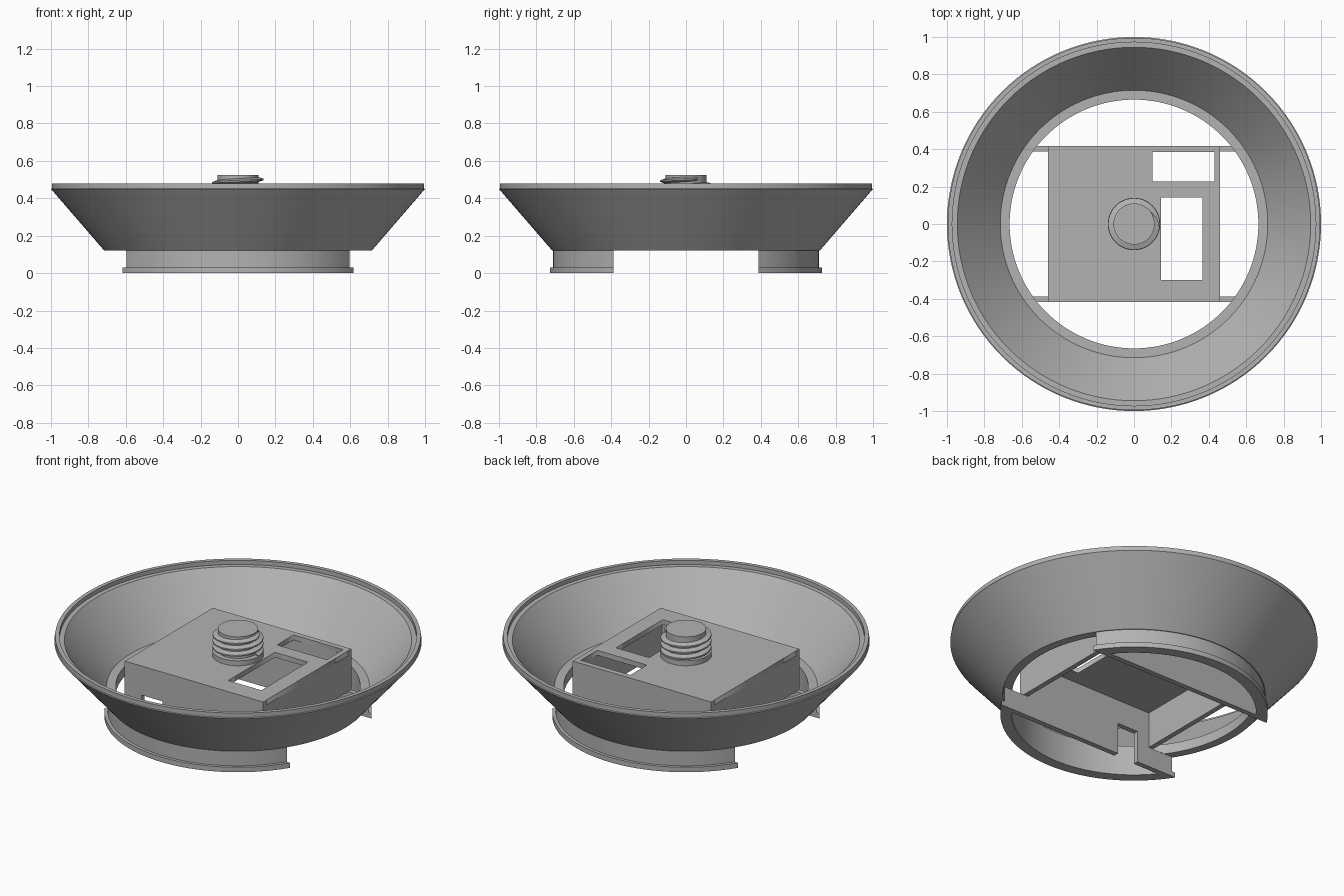
import bpy, bmesh, math

cube = bpy.data.objects.get("Cube")
if cube:
    bpy.data.objects.remove(cube, do_unlink=True)

grey = bpy.data.materials.new("plain_grey")
grey.use_nodes = True
colour = (0.45, 0.45, 0.45, 1)
grey.diffuse_color = colour
grey.node_tree.nodes["Principled BSDF"].inputs["Base Color"].default_value = colour

WALL_IN, WALL_OUT = 0.387, 0.418
HALF_X, DECK_TOP, DECK_LOW = 0.46, 0.365, 0.335


def finish(name, bm, smooth=False):
    bmesh.ops.recalc_face_normals(bm, faces=bm.faces)
    mesh = bpy.data.meshes.new(name)
    bm.to_mesh(mesh)
    bm.free()
    mesh.materials.append(grey)
    obj = bpy.data.objects.new(name, mesh)
    bpy.context.collection.objects.link(obj)
    if smooth:
        bpy.ops.object.select_all(action="DESELECT")
        obj.select_set(True)
        bpy.context.view_layer.objects.active = obj
        bpy.ops.object.shade_smooth_by_angle(angle=math.radians(25))
    return obj


def lathe(profile, closed=True, steps=128):
    """Revolve (radius, height) points around z."""
    bm = bmesh.new()
    rings = []
    for i in range(steps):
        a = 2 * math.pi * i / steps
        rings.append([bm.verts.new((r * math.cos(a), r * math.sin(a), z)) for r, z in profile])
    n = len(profile)
    for i in range(steps):
        a, b = rings[i], rings[(i + 1) % steps]
        for j in range(n if closed else n - 1):
            k = (j + 1) % n
            bm.faces.new((a[j], b[j], b[k], a[k]))
    if not closed:
        bm.faces.new([ring[0] for ring in rings])
        bm.faces.new([ring[-1] for ring in rings])
    return bm


def prism(points, place, depth):
    """Extrude an outline; place maps (u, v, w) to a position."""
    bm = bmesh.new()
    ends = [[bm.verts.new(place(u, v, w)) for u, v in points] for w in depth]
    for end in ends:
        bm.faces.new(end)
    n = len(points)
    for i in range(n):
        k = (i + 1) % n
        bm.faces.new((ends[0][i], ends[0][k], ends[1][k], ends[1][i]))
    return bm


def rect(x0, x1, y0, y1):
    return [(x0, y0), (x1, y0), (x1, y1), (x0, y1)]


# Flared bowl with stepped rim and inner ledge
finish("flared_bowl", lathe([
    (0.665, 0.12), (0.715, 0.12), (1.0, 0.45), (0.995, 0.453), (0.995, 0.48),
    (0.972, 0.48), (0.972, 0.455), (0.945, 0.455), (0.715, 0.18), (0.665, 0.18)]), True)

# Front and back collar arcs with a bottom lip
for name, side in (("front_collar", -1), ("back_collar", 1)):
    bm = lathe([(0.665, 0), (0.728, 0), (0.728, 0.03), (0.71, 0.03), (0.71, 0.12), (0.665, 0.12)])
    bmesh.ops.bisect_plane(bm, geom=bm.verts[:] + bm.edges[:] + bm.faces[:],
                           plane_co=(0, side * WALL_IN, 0), plane_no=(0, side, 0), clear_inner=True)
    bmesh.ops.holes_fill(bm, edges=[e for e in bm.edges if e.is_boundary])
    finish(name, bm, True)

# Long walls with low end tabs; the front one has a cable notch
tab = 0.555
notch = [(-0.35, 0), (-0.35, 0.19), (-0.21, 0.19), (-0.21, 0)]
upper = [(tab, 0), (tab, 0.12), (HALF_X, 0.12), (HALF_X, DECK_TOP),
         (-HALF_X, DECK_TOP), (-HALF_X, 0.12), (-tab, 0.12)]
for name, side, cut in (("front_wall", -1, notch), ("back_wall", 1, [])):
    finish(name, prism([(-tab, 0)] + cut + upper, lambda u, v, w: (u, w, v),
                       (side * WALL_IN, side * WALL_OUT)))

# Short side walls
for name, side in (("right_wall", -1), ("left_wall", 1)):
    finish(name, prism(rect(-WALL_IN, WALL_IN, 0.12, DECK_LOW), lambda u, v, w: (w, u, v),
                       (side * (HALF_X - 0.03), side * HALF_X)))

# Deck plate with two rectangular openings
curve = bpy.data.curves.new("deck_outline", "CURVE")
curve.dimensions = "2D"
curve.fill_mode = "BOTH"
curve.extrude = (DECK_TOP - DECK_LOW) / 2
for loop in (rect(-HALF_X, HALF_X, -WALL_IN, WALL_IN),
             rect(0.145, 0.365, -0.3, 0.143), rect(0.1, 0.43, 0.228, 0.385)):
    spline = curve.splines.new("POLY")
    spline.points.add(len(loop) - 1)
    spline.use_cyclic_u = True
    for point, (x, y) in zip(spline.points, loop):
        point.co = (x, y, 0, 1)
outline = bpy.data.objects.new("deck_outline", curve)
bpy.context.collection.objects.link(outline)
bm = bmesh.new()
bm.from_mesh(outline.to_mesh())
outline.to_mesh_clear()
bpy.data.objects.remove(outline, do_unlink=True)
bpy.data.curves.remove(curve)
bmesh.ops.remove_doubles(bm, verts=bm.verts, dist=0.0001)
bmesh.ops.translate(bm, verts=bm.verts, vec=(0, 0, (DECK_TOP + DECK_LOW) / 2))
finish("deck", bm)

# Threaded post: base collar and core
finish("post", lathe([(0.14, DECK_TOP - 0.01), (0.14, 0.395), (0.11, 0.395), (0.11, 0.525)],
                     False, 64), True)

# Helical thread
bm = bmesh.new()
pitch, turns, steps = 0.036, 3.1, 200
sections = []
for i in range(steps + 1):
    t = i / steps
    a = 2 * math.pi * turns * t
    z = 0.393 + pitch * turns * t
    crest = 0.112 + 0.026 * min(1, (1 - t) * 25)
    sections.append([bm.verts.new((r * math.cos(a), r * math.sin(a), z + dz))
                     for r, dz in ((0.105, -0.015), (crest, -0.004), (crest, 0.004), (0.105, 0.015))])
for a, b in zip(sections, sections[1:]):
    for j in range(4):
        k = (j + 1) % 4
        bm.faces.new((a[j], b[j], b[k], a[k]))
bm.faces.new(sections[0])
bm.faces.new(sections[-1])
finish("thread", bm, True)
